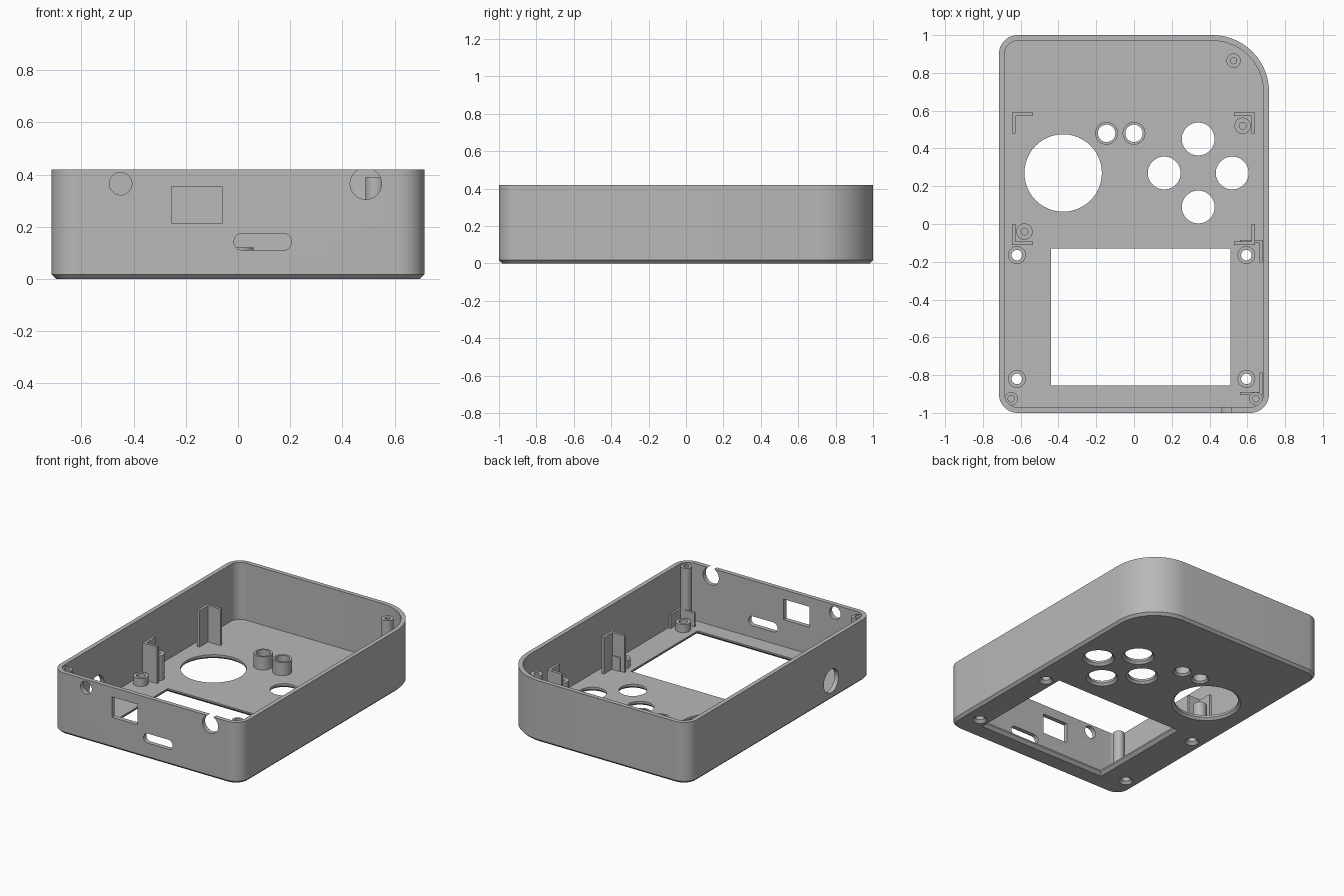
import bpy, bmesh, math

if "Cube" in bpy.data.objects:
    bpy.data.objects.remove(bpy.data.objects["Cube"])

grey = bpy.data.materials.new("plain_grey")
grey.diffuse_color = (0.48, 0.48, 0.48, 1)
grey.use_nodes = True
grey.node_tree.nodes["Principled BSDF"].inputs["Base Color"].default_value = grey.diffuse_color


def rounded(x0, x1, y0, y1, radii, inset=0.0, steps=14):
    """Rounded rectangle outline, radii from the x1,y1 corner counter-clockwise."""
    pts = []
    corners = [(x1, y1, -1, -1), (x0, y1, 1, -1), (x0, y0, 1, 1), (x1, y0, -1, 1)]
    for i, (cx, cy, sx, sy) in enumerate(corners):
        r = radii[i]
        for k in range(steps + 1):
            a = math.pi / 2 * (i + k / steps)
            pts.append((cx + sx * r + (r - inset) * math.cos(a),
                        cy + sy * r + (r - inset) * math.sin(a)))
    return pts


def circle(x, y, r, n=48):
    return [(x + r * math.cos(2 * math.pi * k / n), y + r * math.sin(2 * math.pi * k / n))
            for k in range(n)]


def rect(x0, x1, y0, y1):
    return [(x0, y0), (x1, y0), (x1, y1), (x0, y1)]


def loft(name, rings, axis="z", ring_closed=False):
    """Skin a list of (outline, height) rings; axis is the direction of height."""
    place = {"z": lambda u, v, h: (u, v, h),
             "y": lambda u, v, h: (u, h, v),
             "x": lambda u, v, h: (h, u, v)}[axis]
    bm = bmesh.new()
    loops = [[bm.verts.new(place(u, v, h)) for u, v in pts] for pts, h in rings]
    n = len(loops[0])
    pairs = list(zip(loops, loops[1:]))
    if ring_closed:
        pairs.append((loops[-1], loops[0]))
    else:
        bm.faces.new(loops[0])
        bm.faces.new(loops[-1])
    for a, b in pairs:
        for k in range(n):
            bm.faces.new((a[k], a[(k + 1) % n], b[(k + 1) % n], b[k]))
    bmesh.ops.recalc_face_normals(bm, faces=bm.faces)
    mesh = bpy.data.meshes.new(name)
    bm.to_mesh(mesh)
    bm.free()
    mesh.materials.append(grey)
    ob = bpy.data.objects.new(name, mesh)
    bpy.context.collection.objects.link(ob)
    return ob


def smooth(ob):
    bpy.ops.object.select_all(action="DESELECT")
    ob.select_set(True)
    bpy.context.view_layer.objects.active = ob
    bpy.ops.object.shade_smooth_by_angle(angle=math.radians(30))


H, FLOOR, WALL = 0.42, 0.03, 0.03

# Open tray: chamfered base, one large corner, thin walls
RADII = (0.30, 0.10, 0.10, 0.10)
outline = lambda inset: rounded(-0.715, 0.715, -1, 1, RADII, inset)
case = loft("case_shell", [(outline(0.017), 0), (outline(0), 0.017), (outline(0), H),
                           (outline(WALL), H), (outline(WALL), FLOOR)])

cutters = []


def floor_hole(x, y, r, flare):
    """Round floor opening, flared on the underside."""
    cutters.append(loft("floor_hole_cutter", [
        (circle(x, y, r + flare + 0.01), -0.01), (circle(x, y, r), flare),
        (circle(x, y, r), 0.1)]))


# Thumb stick, four buttons, two small buttons
floor_hole(-0.375, 0.27, 0.205, 0.015)
for x, y in [(0.34, 0.45), (0.16, 0.27), (0.52, 0.27), (0.34, 0.09)]:
    floor_hole(x, y, 0.087, 0.015)
SMALL = [(-0.145, 0.48), (0.0, 0.48)]
for x, y in SMALL:
    floor_hole(x, y, 0.046, 0.012)
# Countersunk screen screws
SCREWS = [(x, y) for x in (-0.62, 0.595) for y in (-0.165, -0.82)]
for x, y in SCREWS:
    floor_hole(x, y, 0.028, 0.018)
# Screen window with sloped lower edge
cutters.append(loft("screen_cutter", [
    (rect(-0.47, 0.54, -0.885, -0.10), -0.01),
    (rect(-0.44, 0.51, -0.855, -0.13), 0.02),
    (rect(-0.44, 0.51, -0.855, -0.13), 0.1)]))
# Front wall: round hole, notch open to the rim, rectangular port, slot
for name, pts in [
        ("jack_cutter", circle(-0.45, 0.365, 0.043)),
        ("notch_cutter", circle(0.49, 0.365, 0.06)),
        ("port_cutter", rect(-0.255, -0.06, 0.215, 0.355)),
        ("slot_cutter", rounded(-0.015, 0.205, 0.11, 0.175, (0.032,) * 4, steps=8))]:
    cutters.append(loft(name, [(pts, -1.1), (pts, -0.95)], "y"))
# Left wall round hole
side = circle(-0.55, 0.13, 0.08)
cutters.append(loft("side_hole_cutter", [(side, -0.8), (side, -0.66)], "x"))

bpy.context.view_layer.objects.active = case
for c in cutters:
    mod = case.modifiers.new("cut", "BOOLEAN")
    mod.operation, mod.solver, mod.object = "DIFFERENCE", "EXACT", c
    bpy.ops.object.modifier_apply(modifier=mod.name)
    bpy.data.objects.remove(c)
smooth(case)


def tube(name, x, y, r, hole, top):
    smooth(loft(name, [(circle(x, y, r), FLOOR), (circle(x, y, r), top),
                       (circle(x, y, hole), top), (circle(x, y, hole), FLOOR)],
                ring_closed=True))


def post(name, x, y, r, hole, top, depth):
    smooth(loft(name, [(circle(x, y, r), FLOOR - 0.01), (circle(x, y, r), top),
                       (circle(x, y, hole), top), (circle(x, y, hole), top - depth)]))


# Guides for small buttons and screen standoffs
for x, y in SMALL:
    tube("small_button_guide", x, y, 0.06, 0.046, 0.12)
for x, y in SCREWS:
    tube("screen_standoff", x, y, 0.047, 0.028, 0.085)
# Tall lid posts and medium board posts
post("lid_post_back", 0.527, 0.865, 0.038, 0.017, 0.39, 0.2)
for x in (-0.65, 0.645):
    post("lid_post_front", x, -0.925, 0.035, 0.017, 0.41, 0.2)
for x, y in [(0.575, 0.52), (-0.58, -0.04)]:
    post("board_post", x, y, 0.043, 0.018, 0.2, 0.1)


def bracket(name, x, y, sx, sy, size, t, top):
    """L-shaped upright; x, y is the outer corner, sx, sy point along its arms."""
    pts = [(x + sx * u, y + sy * v) for u, v in
           [(0, 0), (size, 0), (size, t), (t, t), (t, size), (0, size)]]
    loft(name, [(pts, FLOOR - 0.01), (pts, top)])


# Board corner brackets, and two low ones beside the screen
for x, sx in [(-0.645, 1), (0.64, -1)]:
    bracket("board_bracket", x, 0.59, sx, -1, 0.11, 0.018, 0.28)
    bracket("board_bracket", x, -0.11, sx, 1, 0.11, 0.018, 0.28)
bracket("screen_bracket", 0.68, -0.085, -1, -1, 0.12, 0.015, 0.125)
bracket("screen_bracket", 0.68, -0.905, -1, 1, 0.12, 0.015, 0.125)
